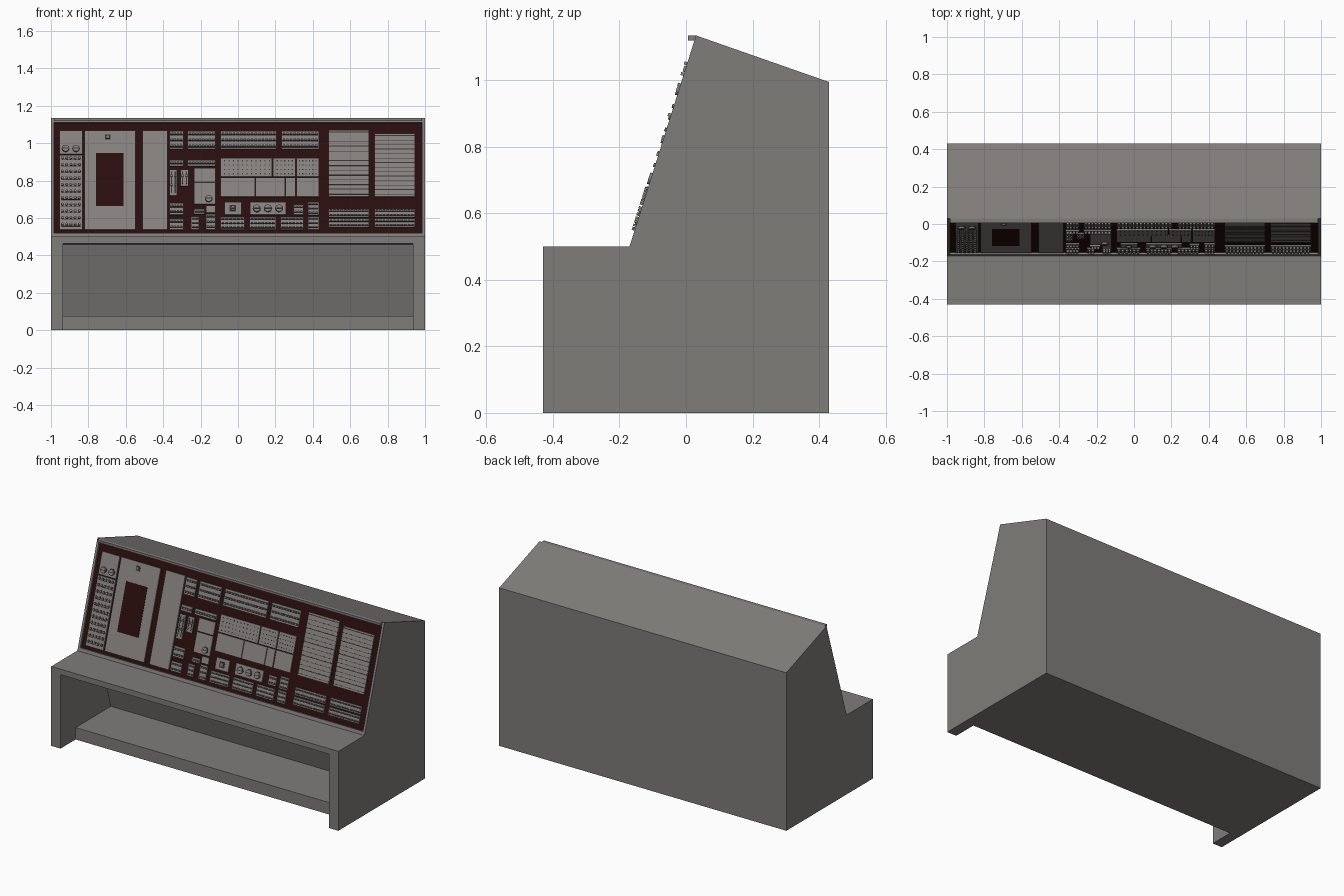
import bpy
import bmesh
from mathutils import Matrix, Vector

default_cube = bpy.data.objects.get("Cube")
if default_cube:
    bpy.data.objects.remove(default_cube, do_unlink=True)


def make_material(name, colour):
    material = bpy.data.materials.new(name)
    material.use_nodes = True
    rgba = (*colour, 1)
    material.diffuse_color = rgba
    material.node_tree.nodes["Principled BSDF"].inputs["Base Color"].default_value = rgba
    return material


casing_grey = make_material("casing grey", (.215, .205, .195))
module_grey = make_material("module grey", (.235, .22, .21))
maroon = make_material("dark maroon", (.022, .004, .004))
charcoal = make_material("slot charcoal", (.04, .035, .033))

# Sloped console frame: local x across, local y up the slope, local z outward
slope_foot, slope_top = Vector((0, -.17, .5)), Vector((0, .03, 1.135))
slope_up = (slope_top - slope_foot).normalized()
slope_out = Vector((1, 0, 0)).cross(slope_up)
slope_frame = Matrix((Vector((1, 0, 0)), slope_up, slope_out)).transposed().to_4x4()
slope_frame.translation = slope_foot

FLOOR, BACKING, FACE = -.014, -.011, -.003


def up(height):
    """Distance along the slope for a height above the ground."""
    return (height - slope_foot.z) / slope_up.z


def finish(bm, name, material, frame=None):
    bmesh.ops.recalc_face_normals(bm, faces=bm.faces)
    mesh = bpy.data.meshes.new(name)
    bm.to_mesh(mesh)
    bm.free()
    mesh.materials.append(material)
    obj = bpy.data.objects.new(name, mesh)
    bpy.context.scene.collection.objects.link(obj)
    if frame is not None:
        obj.matrix_world = frame
    return obj


def prism(name, profile, half_width, material):
    """Extrude a side profile of (y, z) points across the width."""
    bm = bmesh.new()
    face = bm.faces.new([bm.verts.new((-half_width, y, z)) for y, z in profile])
    swept = bmesh.ops.extrude_face_region(bm, geom=[face])["geom"]
    verts = [v for v in swept if isinstance(v, bmesh.types.BMVert)]
    bmesh.ops.translate(bm, verts=verts, vec=(2 * half_width, 0, 0))
    return finish(bm, name, material)


def block(bm, left, right, low, high, back, front):
    """Box on the slope, given by x range, height range and depth range."""
    size = (right - left, up(high) - up(low), front - back, 1)
    centre = ((left + right) / 2, (up(low) + up(high)) / 2, (back + front) / 2)
    bmesh.ops.create_cube(bm, size=1, matrix=Matrix.Translation(centre) @ Matrix.Diagonal(size))


def disc(bm, x, height, radius, back, front, sides=16):
    place = Matrix.Translation((x, up(height), (back + front) / 2))
    bmesh.ops.create_cone(bm, cap_ends=True, segments=sides, radius1=radius,
                          radius2=radius, depth=front - back, matrix=place)


def spread(low, high, count):
    """Centres of equal cells filling a range."""
    return [low + (high - low) * (i + .5) / count for i in range(count)]


def cut(target, cutter):
    modifier = target.modifiers.new("cut", "BOOLEAN")
    modifier.object, modifier.solver = cutter, "EXACT"
    bpy.context.view_layer.update()
    bpy.context.view_layer.objects.active = target
    bpy.ops.object.modifier_apply(modifier=modifier.name)
    bpy.data.objects.remove(cutter, do_unlink=True)


# Desk casing with knee space, foot platform and shallow console recess
casing = prism("casing", [(-.43, 0), (-.43, .5), (-.17, .5), (.03, 1.135), (.43, .995), (.43, 0)],
               1, casing_grey)
knee_space = prism("knee_space_cutter", [(-.6, -.1), (-.28, -.1), (-.28, .075), (.07, .075),
                                         (-.04, .455), (-.43, .465), (-.6, .465)], .935, casing_grey)
cut(casing, knee_space)
bm = bmesh.new()
block(bm, -.985, .985, .52, 1.112, FLOOR, .1)
cut(casing, finish(bm, "recess_cutter", casing_grey, slope_frame))
prism("top_rim", [(.006, 1.12), (.006, 1.135), (.03, 1.135), (.026, 1.12)], .985, casing_grey)

backing, modules, keys, slots, dials, screen = (bmesh.new() for _ in range(6))
block(backing, -.984, .984, .521, 1.111, FLOOR, BACKING)


def module(left, right, low, high):
    block(modules, left, right, low, high, FLOOR, FACE)


def slot(left, right, low, high):
    block(slots, left, right, low, high, FACE - .001, FACE + .001)


def dial(x, height, radius):
    disc(slots, x, height, radius * 1.15, FACE - .001, FACE + .001)
    disc(dials, x, height, radius, FACE, FACE + .01)
    block(slots, x - radius * .8, x + radius * .8, height - .002, height + .002, FACE + .008, FACE + .011)


def switch_bank(left, right, low, high, rows):
    """Module with dark slots and a row of small keys on each slot."""
    module(left, right, low, high)
    pitch = (high - low) / rows
    count = max(2, round((right - left) / .02))
    for height in spread(low, high, rows):
        slot(left + .003, right - .003, height - pitch * .22, height + pitch * .1)
        for x in spread(left + .004, right - .004, count):
            block(keys, x - .006, x + .006, height - pitch * .14, height + pitch * .14, FACE, .009)


# Left bay: knob column, screen panel and blank panel
module(-.955, -.832, .54, .937)
module(-.955, -.832, .942, 1.07)
for x in (-.922, -.866):
    dial(x, .972, .018)
for height in spread(.55, .94, 11):
    slot(-.945, -.842, height - .011, height - .008)
    for x in spread(-.95, -.837, 5):
        disc(slots, x, height, .009, FACE, FACE + .001, 8)
        disc(dials, x, height, .006, FACE, .005, 8)
module(-.822, -.547, .54, 1.07)
block(screen, -.76, -.612, .664, .948, FACE - .001, FACE + .002)
slot(-.71, -.682, 1.02, 1.048)
block(keys, -.705, -.687, 1.025, 1.043, FACE, .006)
module(-.51, -.376, .54, 1.07)

# Switch banks along the top row and the narrow row beneath
for left, right in ((-.367, -.292), (-.27, -.12), (-.094, .206), (.232, .432)):
    switch_bank(left, right, .97, 1.066, 3)
for left, right in ((-.367, -.292), (-.27, -.12)):
    switch_bank(left, right, .878, .912, 1)

# Small left cluster with upright fader plates
for left, low in ((-.367, .722), (-.307, .772)):
    module(left, left + .042, low, .86)
    for x in spread(left, left + .042, 2):
        slot(x - .003, x + .003, low + .012, .85)
        for height in (low + .05, .82):
            block(keys, x - .005, x + .005, height, height + .012, FACE, .006)
module(-.234, -.12, .676, .79)
module(-.234, -.12, .794, .868)
dial(-.156, .704, .018)
for low, high in ((.62, .68), (.54, .595)):
    switch_bank(-.367, -.292, low, high, 2)
switch_bank(-.234, -.18, .622, .648, 1)
switch_bank(-.25, -.208, .54, .608, 3)
module(-.17, -.12, .63, .668)
switch_bank(-.17, -.12, .54, .622, 3)

# Central display plates with indicator dots
for left, right in ((-.094, .182), (.188, .308), (.314, .432)):
    module(left, right, .822, .922)
for left, right in ((-.094, .09), (.094, .25), (.254, .308), (.314, .432)):
    module(left, right, .716, .818)
for left, right, count in ((-.085, .18, 11), (.2, .3, 5), (.32, .426, 6)):
    for height in spread(.826, .918, 4):
        for x in spread(left, right, count):
            slot(x - .003, x + .003, height - .003, height + .003)

# Dial plates and lower switch banks
module(-.072, .02, .62, .686)
slot(-.045, -.01, .635, .67)
dial(-.027, .652, .013)
module(.064, .256, .62, .686)
for x in spread(.07, .25, 3):
    dial(x, .652, .019)
switch_bank(.296, .35, .62, .674, 2)
switch_bank(.374, .432, .616, .686, 3)
switch_bank(.374, .432, .54, .608, 3)
for left, right in ((-.094, .036), (.062, .202), (.228, .35)):
    switch_bank(left, right, .54, .606, 3)

# Right bay: slatted card racks above key banks
for left, right, top in ((.484, .7, 1.072), (.73, .946, 1.052)):
    rows = 14
    pitch = (top - .716) / rows
    module(left, right, .716, top)
    for i, height in enumerate(spread(.716, top, rows)):
        slot(left, right, height - .001, height + (.004 if i % 3 == 1 else .001))
    for low in (.552, .605):
        switch_bank(left, right, low, low + .045, 2)

finish(backing, "console_backing", maroon, slope_frame)
finish(screen, "screen", maroon, slope_frame)
finish(modules, "console_modules", module_grey, slope_frame)
finish(keys, "switch_keys", module_grey, slope_frame)
finish(slots, "dark_slots", charcoal, slope_frame)
finish(dials, "dials", module_grey, slope_frame)
